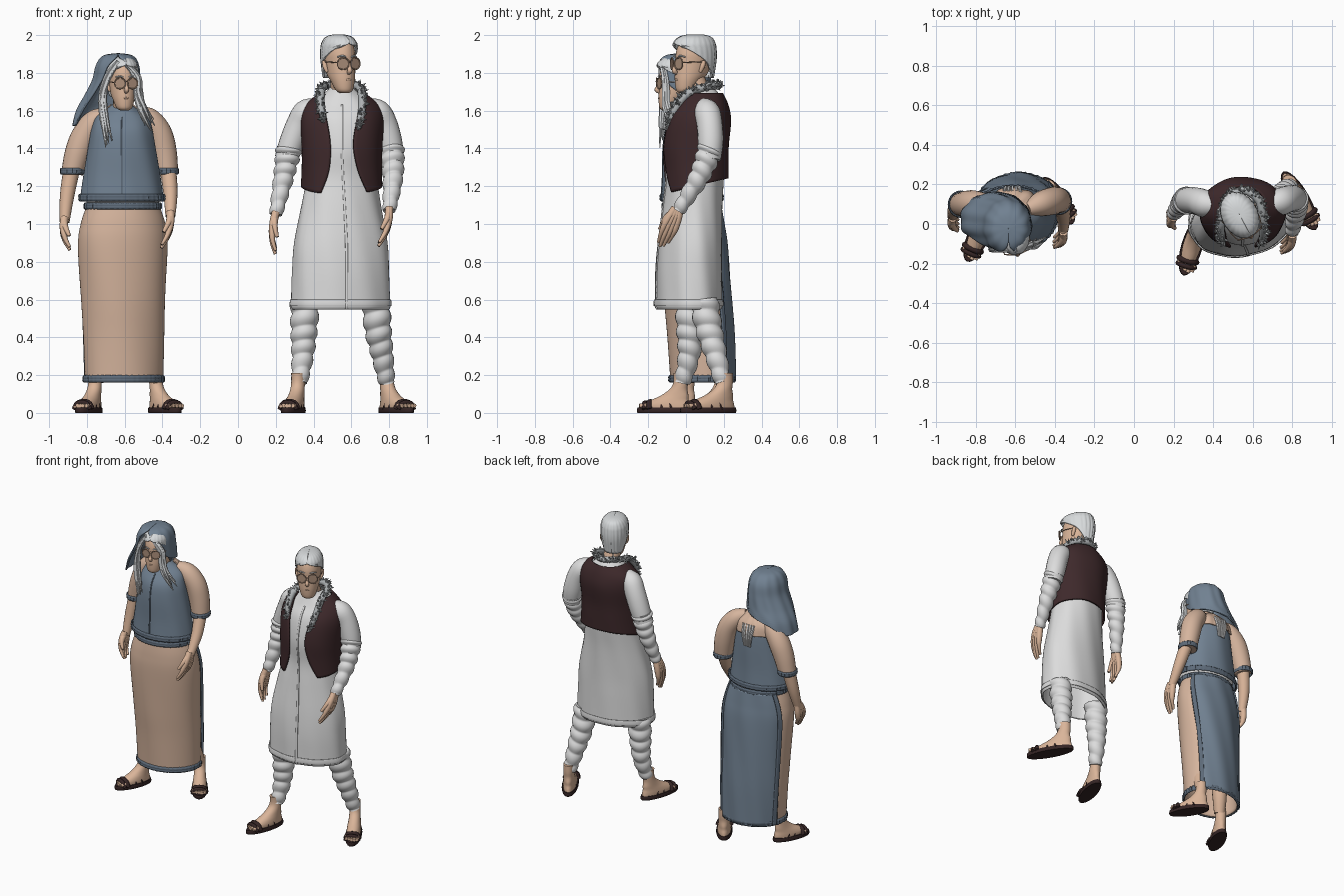
import bpy, bmesh, math, random
from mathutils import Matrix, Vector as V
random.seed(4)

def mat(name, r, g, b):
    m = bpy.data.materials.new(name)
    m.diffuse_color = (r, g, b, 1)
    return m
WHITE = mat("white cloth", .72, .72, .72)
HAIR = mat("light hair", .68, .70, .71)
SKIN = mat("skin", .70, .46, .32)
PEACH = mat("peach cloth", .67, .46, .34)
BLUE = mat("blue cloth", .165, .22, .285)
TRIM = mat("dark blue trim", .11, .145, .19)
BROWN = mat("brown vest", .048, .022, .024)
SANDAL = mat("sandal leather", .035, .018, .018)
FUR = mat("grey fur", .42, .44, .45)
FRAME = mat("spectacle frame", .42, .28, .20)
XF = Matrix()

# ---- helpers: smooth sampling, mesh from rows, lofted shells, tubes ----
def spline(pts, k):
    out, n = [], len(pts)
    for i in range(n - 1):
        q = [pts[max(i - 1, 0)], pts[i], pts[i + 1], pts[min(i + 2, n - 1)]]
        for j in range(k):
            t = j / k
            out.append([.5 * (2*b + (c - a)*t + (2*a - 5*b + 4*c - d)*t*t + (3*b - a - 3*c + d)*t**3)
                        for a, b, c, d in zip(*q)])
    return out + [list(pts[-1])]

def mesh(name, parts, m, solid=0, cap=True):
    bm = bmesh.new()
    for rows, closed in parts:
        vs = [[bm.verts.new(XF @ V(p)) for p in r] for r in rows]
        n = len(vs[0])
        for a, b in zip(vs, vs[1:]):
            for i in range(n if closed else n - 1):
                j = (i + 1) % n
                bm.faces.new((a[i], a[j], b[j], b[i]))
        if closed and cap:
            bm.faces.new(vs[0])
            bm.faces.new(vs[-1])
    bmesh.ops.recalc_face_normals(bm, faces=bm.faces)
    me = bpy.data.meshes.new(name)
    bm.to_mesh(me)
    bm.free()
    me.materials.append(m)
    ob = bpy.data.objects.new(name, me)
    bpy.context.collection.objects.link(ob)
    if solid:
        s = ob.modifiers.new("thickness", 'SOLIDIFY')
        s.thickness, s.offset = solid, 0
    return ob

# ring: cx, cy, z, rx, ry, turn, start angle, end angle (0 = front), tilt
DEF = (0, 0, 0, 0, 0, 0, 0, 360, 0)
def loft(name, rings, m, n=48, k=5, wave=(0, 1), solid=.008, cap=True):
    rs = spline([tuple(r) + DEF[len(r):] for r in rings], k)
    closed = all(abs(r[7] - r[6] - 360) < .01 for r in rs)
    rows = []
    for cx, cy, z, rx, ry, rot, a0, a1, tilt in rs:
        c, s, row = math.cos(math.radians(rot)), math.sin(math.radians(rot)), []
        for i in range(n if closed else n + 1):
            a = math.radians(a0 + (a1 - a0) * i / n)
            f = 1 + wave[0] * math.sin(wave[1] * a + z * 6)
            x, y = rx * f * math.sin(a), -ry * f * math.cos(a)
            y2 = x * s + y * c
            row.append((cx + x * c - y * s, cy + y2, z + tilt * y2))
        rows.append(row)
    return mesh(name, [(rows, closed)], m, 0 if closed and cap else solid, cap)

def grow(rings, d, a0=0, a1=360):
    return [(*r[:3], r[3] + d, r[4] + d, r[5] if len(r) > 5 else 0, a0, a1) for r in rings]

def tube(name, strands, m, n=10, k=4, ribs=0, amp=.16):
    parts = []
    for pts in strands:
        ps, rows = spline(pts, k), []
        for i, p in enumerate(ps):
            d = (V(ps[min(i + 1, len(ps) - 1)][:3]) - V(ps[max(i - 1, 0)][:3])).normalized()
            u = d.cross(V((0, 1, .02)) if abs(d.y) < .9 else V((1, 0, 0))).normalized()
            w = d.cross(u)
            f = i / (len(ps) - 1) * ribs
            row = []
            for j in range(n):
                a = math.tau * j / n
                # gathered wraps: rounded rolls that sag a little around the limb
                r = p[3] * (1 + amp * (abs(math.sin(math.pi * (f + .22 * math.sin(a + .7)))) - .6)) if ribs else p[3]
                row.append(V(p[:3]) + (u * math.cos(a) + w * math.sin(a)) * r)
            rows.append(row)
        parts.append((rows, True))
    return mesh(name, parts, m)

def hand(name, wrist, tip, inward):
    p, d = V(wrist), V(tip) - V(wrist)
    w = V((0, 1, 0)) - d * (d.y / d.length_squared)
    w.normalize()
    s, v = [], V((inward * .022, 0, 0))
    for i in range(4):
        o, l = w * (i - 1.5) * .018, (.93, 1, .96, .85)[i]
        s.append([(*(p + o * .5), .021), (*(p + d * .25 + o * .9 - v * .3), .021), (*(p + d * .48 + o * 1.1 - v * .3), .018),
                  (*(p + d * .74 * l + o * 1.1), .0125), (*(p + d * l + o * .9 + v), .008)])
    s.append([(*p, .02), (*(p + d * .3 - w * .036), .017), (*(p + d * .62 - w * .045 + v), .009)])
    tube(name, s, SKIN, 10)

def foot(side, heel, toe):
    h, d = V((*heel, 0)), V((*toe, 0)) - V((*heel, 0))
    L, rot = d.length, math.degrees(math.atan2(d.x, -d.y))
    u = d.normalized()
    w = V((-u.y, u.x, 0))
    ring = lambda f, z, rx, ry: (*(h + d * f)[:2], z, rx, ry * L, rot)
    loft(side + "_sandal_sole", [ring(.5, 0, .051, .49), ring(.5, .012, .054, .5), ring(.5, .028, .051, .49)], SANDAL, 24, 2)
    loft(side + "_foot", [ring(.46, .02, .045, .43), ring(.46, .045, .046, .42), ring(.4, .068, .043, .34),
         ring(.31, .092, .039, .25), ring(.24, .125, .037, .16), ring(.2, .16, .036, .13), ring(.2, .21, .036, .13)], SKIN, 24, 3)
    up = V((0, 0, .038))
    tube(side + "_toes", [[(*(h + up + d * (.8 - abs(i - .8) * .012) + w * i * .018), .014),
                           (*(h + up + d * (.94 - abs(i - .8) * .025) + w * i * .017), .011)] for i in range(-2, 3)], SKIN, 8, 2)
    st = lambda f, z, g, r: [(*(h + d * f - w * .046 + V((0, 0, .02))), r), (*(h + d * (f + g) - w * .026 + V((0, 0, z * .88))), r),
                             (*(h + d * (f + g) + w * .026 + V((0, 0, z * .88))), r), (*(h + d * f + w * .046 + V((0, 0, .02))), r)]
    tube(side + "_sandal_straps", [st(.32, .098, .1, .005), st(.5, .083, .03, .006), st(.73, .062, .02, .015), st(.82, .058, .02, .012)], SANDAL, 8)

def head(who):
    loft(who + "_head", [(0, -.056, 0, .025, .028), (0, -.052, .015, .045, .047), (0, -.036, .06, .061, .069), (0, -.015, .1, .071, .09),
         (0, 0, .16, .077, .1), (0, .005, .21, .079, .103), (0, .01, .26, .066, .085), (0, .01, .29, .01, .01)], SKIN, 32, 4)
    tube(who + "_nose", [[(0, -.098, .17, .008), (0, -.11, .135, .011), (0, -.115, .117, .014), (0, -.1, .104, .01)]], SKIN)
    tube(who + "_ears", [[(s * .074, .0, .11, .008), (s * .082, .01, .14, .013), (s * .084, .018, .17, .011)] for s in (-1, 1)], SKIN)
    tube(who + "_lips", [[(-.022, -.097, .069, .002), (0, -.104, .07, .006), (.022, -.097, .069, .002)]], SKIN)
    tube(who + "_brows", [[(s * .015, -.101, .19, .003), (s * .035, -.098, .196, .005), (s * .058, -.08, .19, .003)] for s in (-1, 1)], HAIR, 8)
    rim = lambda s, r, y: [(s * .037 + r * math.cos(a), y + abs(s * .037 + r * math.cos(a)) * .25, .155 + r * math.sin(a))
                           for a in [i * math.tau / 16 for i in range(17)]]
    wire = [[(*p, .0035) for p in rim(s, .031, -.119)] for s in (-1, 1)]
    wire += [[(s * .068, -.1, .16, .003), (s * .084, -.05, .163, .003), (s * .084, .01, .165, .003)] for s in (-1, 1)]
    wire += [[(-.009, -.117, .163, .003), (0, -.12, .166, .003), (.009, -.117, .163, .003)]]
    tube(who + "_spectacles", wire, FRAME, 6, 2)
    mesh(who + "_lenses", [([rim(s, .03, -.118)[:-1], rim(s, .03, -.115)[:-1]], True) for s in (-1, 1)], FRAME)
    loft(who + "_hair", [(0, .012, .08, .074, .096, 0, 135, 225), (0, .01, .16, .083, .111, 0, 104, 256), (0, .01, .2, .086, .114, 0, 76, 284),
         (0, .006, .235, .086, .116, 0, 45, 315), (0, .004, .262, .081, .113, 0, 0, 360), (0, .008, .29, .062, .092), (0, .01, .303, .03, .05),
         (0, .01, .305, .0005, .0005)], HAIR, 72, 4, (.02, 22), .01)

# ---- man: tunic, vest, fur, limbs, head ----
TUNIC = [(.545, .015, .55, .255, .165, 10), (.545, .015, .565, .263, .173, 10), (.545, .015, .6, .261, .172, 10), (.545, .015, .75, .256, .17, 10),
         (.545, .02, .9, .246, .163, 10), (.545, .035, 1.1, .208, .152, 7), (.548, .05, 1.25, .185, .148, 3), (.55, .05, 1.4, .19, .153),
         (.55, .07, 1.55, .198, .143), (.55, .088, 1.63, .165, .11), (.55, .09, 1.69, .09, .08), (.548, .08, 1.72, .06, .062)]
loft("man_tunic", TUNIC, WHITE, 64, 5, (.01, 9), .006, False)
loft("man_tunic_front_seam", grow(TUNIC[:-2], .005, -1.5, 1.5), WHITE, 2, 5, (.01, 9))
loft("man_tunic_hem", grow([TUNIC[1], (.545, .015, .58, .264, .174, 10), TUNIC[2]], .005), WHITE, 64, 3, (.01, 9), .006, False)
loft("man_vest", [(.55, .05, 1.2, .21, .168, 5, 36, 324, .25), (.55, .05, 1.3, .206, .17, 3, 22, 338, .1), (.55, .05, 1.42, .208, .172, 0, 17, 343),
     (.55, .068, 1.55, .213, .165, 0, 22, 338), (.55, .086, 1.63, .188, .132, 0, 30, 330), (.55, .09, 1.69, .115, .1, 0, 52, 308)], BROWN, 64, 5, (.008, 7), .012)
collar = [(.635, -.09, 1.5, .014), (.655, -.06, 1.6, .02), (.655, .01, 1.69, .022), (.63, .12, 1.73, .02), (.55, .17, 1.73, .02),
          (.465, .12, 1.73, .02), (.44, .01, 1.7, .022), (.44, -.06, 1.62, .02), (.455, -.085, 1.54, .012)]
tube("man_fur_collar", [collar], FUR, 10, 6)
tufts = []
for p in spline(collar, 28):
    d = V([random.uniform(-1, 1) for _ in "xyz"]) + V((p[0] - .55, p[1] - .06, .08)).normalized() * .9
    q = V(p[:3])
    d = d.normalized() * random.uniform(.03, .043)
    tufts.append([(*q, .009), (*(q + d * .6), .006), (*(q + d), .001)])
tube("man_fur_tufts", tufts, FUR, 4, 1)
tube("man_neck", [[(.548, .085, 1.65, .062), (.544, .065, 1.72, .054), (.542, .04, 1.78, .055)]], SKIN, 20)
tube("man_upper_sleeves", [
    [(.42, .09, 1.63, .04), (.365, .1, 1.595, .068), (.325, .115, 1.53, .068), (.285, .12, 1.43, .067), (.252, .12, 1.34, .06)],
    [(.68, .09, 1.63, .04), (.735, .11, 1.595, .068), (.775, .125, 1.53, .068), (.803, .13, 1.43, .067), (.82, .125, 1.34, .058)]], WHITE, 20)
tube("man_gathered_forearm_sleeves", [[(.27, .12, 1.4, .068), (.242, .105, 1.25, .053), (.2, .05, 1.05, .034)],
     [(.812, .13, 1.4, .067), (.82, .07, 1.25, .053), (.8, -.04, 1.07, .034)]], WHITE, 24, 32, 6, .2)
hand("man_right_hand", (.2, .045, 1.06), (.175, .01, .84), 1)
hand("man_left_hand", (.8, -.045, 1.08), (.765, -.13, .88), -1)
tube("man_leg_wraps", [[(.355, .02, .6, .076), (.35, .02, .45, .07), (.342, .015, .3, .057), (.325, -.02, .16, .042)],
     [(.73, .095, .6, .074), (.74, .12, .45, .07), (.765, .16, .3, .057), (.788, .195, .16, .042)]], WHITE, 24, 26, 6, .18)
foot("man_right", (.335, .03), (.25, -.26))
foot("man_left", (.755, .265), (.92, -.03))
XF = Matrix.Translation((.538, .04, 1.694)) @ Matrix.Rotation(math.radians(28), 4, 'Z')
head("man")
XF = Matrix()

# ---- woman: skirt, back panel, blouse, sleeves ----
SKIRT = [(-.605, .085, .17, .207, .162, 15), (-.605, .075, .4, .214, .166, 15), (-.607, .06, .6, .222, .168, 14), (-.61, .04, .88, .236, .166, 10),
         (-.61, .032, 1.0, .222, .156, 7), (-.61, .03, 1.09, .192, .144, 4)]
loft("woman_skirt", SKIRT, PEACH, 64, 6, (.008, 5), .006, False)
loft("woman_skirt_back_panel", grow(SKIRT, .009, 116, 232), BLUE, 48, 6, (.014, 9))
for side, a in (("left", 115), ("right", 233)):
    loft(f"woman_panel_trim_{side}", grow(SKIRT, .014, a - 4, a + 4), TRIM, 4, 12, (.008, 60), .014)
def band(name, ring, h, d=.01):
    r = grow([ring], 0)[0]
    loft(name, [(*r[:2], r[2] + h * t, r[3] + d * g, r[4] + d * g, r[5]) for t, g in ((-1, .2), (-.5, 1), (0, .75), (.5, 1), (1, .2))],
         TRIM, 96, 2, (.018, 40), .006, False)
band("woman_skirt_hem_trim", (*SKIRT[0][:2], .18, *SKIRT[0][3:]), .018)
band("woman_waist_trim", (-.61, .03, 1.095, .195, .147, 4), .016, .008)
loft("woman_white_underblouse", [(-.61, .03, 1.06, .18, .135), (-.61, .03, 1.16, .203, .148)], WHITE, 48, 2)
BLOUSE = [(-.615, .03, 1.13, .218, .158), (-.615, .03, 1.25, .2, .15), (-.615, .03, 1.4, .175, .147), (-.615, .035, 1.5, .158, .136),
          (-.615, .05, 1.565, .135, .108), (-.615, .05, 1.61, .075, .07), (-.615, .045, 1.63, .05, .052)]
loft("woman_blouse", BLOUSE, BLUE, 64, 5, (.01, 8), .006, False)
loft("woman_blouse_front_seam", grow(BLOUSE[:-2], .004, -1.2, 1.2), TRIM, 2)
loft("woman_back_yoke", grow(BLOUSE[3:], .01, 100, 260), PEACH, 40, 5, (.025, 14))
band("woman_blouse_hem_trim", (-.615, .03, 1.14, .218, .158), .018, .008)
tube("woman_back_laces", [[(-.615 + i * .02, .165, 1.57, .009), (-.615 + i * .017, .186, 1.5, .009), (-.615 + i * .011, .184, 1.42, .006)]
                          for i in range(-2, 3)], WHITE, 6)
tube("woman_sleeves", [[(-.69, .075, 1.585, .035), (-.755, .09, 1.545, .062), (-.81, .1, 1.47, .07), (-.848, .1, 1.38, .068), (-.878, .1, 1.27, .058)],
     [(-.54, .075, 1.59, .035), (-.475, .1, 1.555, .062), (-.42, .115, 1.48, .07), (-.392, .12, 1.38, .068), (-.377, .115, 1.27, .06)]], PEACH, 20, 5, 0)
band("woman_right_cuff", (-.877, .1, 1.28, .056, .06), .016, .006)
band("woman_left_cuff", (-.378, .115, 1.28, .056, .06), .016, .006)
tube("woman_forearms", [[(-.875, .1, 1.32, .045), (-.905, .075, 1.15, .038), (-.918, .04, 1.01, .026)],
     [(-.375, .115, 1.32, .045), (-.358, .05, 1.17, .038), (-.358, -.03, 1.04, .026)]], SKIN, 16)
hand("woman_right_hand", (-.918, .04, 1.03), (-.912, -.01, .86), 1)
hand("woman_left_hand", (-.358, -.03, 1.06), (-.385, -.1, .87), -1)
tube("woman_calves", [[(-.745, .01, .17, .037), (-.72, .04, .3, .05), (-.71, .04, .45, .052)],
                      [(-.433, .185, .17, .037), (-.46, .14, .3, .05), (-.48, .1, .45, .052)]], SKIN, 16)
foot("woman_right", (-.735, .06), (-.845, -.19))
foot("woman_left", (-.465, .235), (-.31, .0))

# ---- woman: head, hood, long locks ----
tube("woman_neck", [[(-.615, .045, 1.57, .055), (-.615, .01, 1.64, .046), (-.615, -.03, 1.7, .05)]], SKIN, 20)
XF = Matrix.Translation((-.612, -.05, 1.602)) @ Matrix.Rotation(math.radians(12), 4, 'Z') @ Matrix.Scale(.92, 4)
head("woman")
XF = Matrix()
loft("woman_hood", [(-.635, -.025, 1.9, .0005, .0005), (-.635, -.025, 1.887, .075, .084, 0, 3, 357), (-.638, -.02, 1.84, .108, .128, 0, 28, 334),
     (-.645, -.01, 1.76, .122, .137, 0, 46, 322), (-.665, .0, 1.68, .143, .142, 0, 90, 314), (-.688, .015, 1.6, .165, .146, 0, 195, 304),
     (-.7, .02, 1.52, .174, .148, 0, 240, 294)], BLUE, 56, 6, (.022, 11), .01)
locks = []
for path in ([(-.63, -.135, 1.855), (-.685, -.13, 1.77), (-.708, -.125, 1.66), (-.7, -.13, 1.55), (-.675, -.135, 1.42)],
             [(-.6, -.135, 1.855), (-.54, -.115, 1.77), (-.53, -.11, 1.68), (-.51, -.11, 1.6), (-.465, -.085, 1.51)]):
    for i in range(9):
        o = V((random.uniform(-.03, .03), random.uniform(-.008, .025), random.uniform(-.03, .05)))
        locks.append([(*(V(p) + o * (.2 + j * .2) + V((random.uniform(-.006, .006), 0, 0))), (.009, .014, .014, .012, .002)[j])
                      for j, p in enumerate(path)])
tube("woman_long_locks", locks, HAIR, 6, 4)

# ---- smooth shading with crisp folds ----
bpy.ops.object.select_all(action='SELECT')
bpy.context.view_layer.objects.active = bpy.data.objects["man_tunic"]
bpy.ops.object.shade_smooth_by_angle(angle=math.radians(50))
